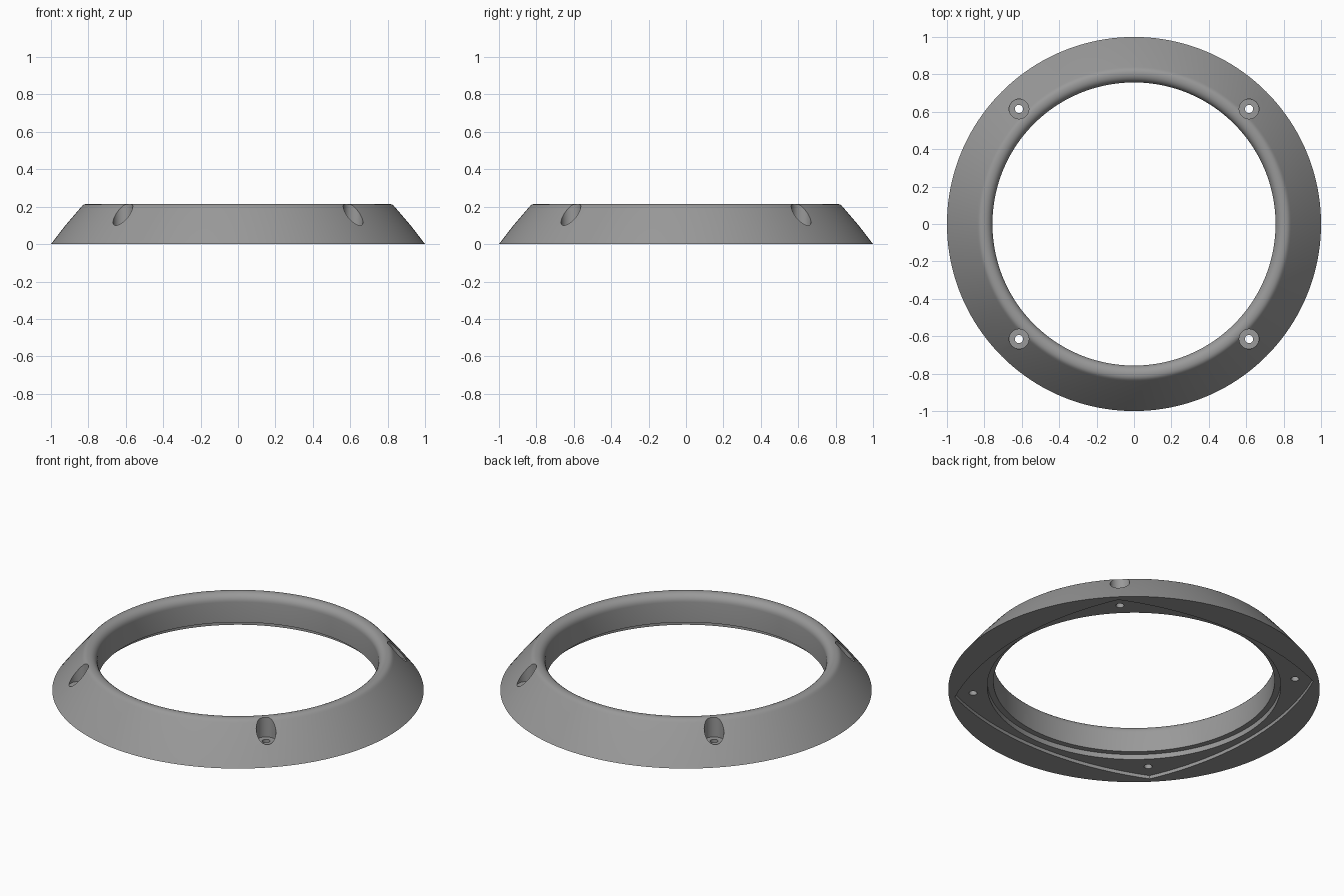
import bpy, bmesh, math

if "Cube" in bpy.data.objects:
    bpy.data.objects.remove(bpy.data.objects["Cube"])

SEG = 160
HOLE_R = 0.87          # distance of the screw holes from the centre


def finish(name, bm):
    bmesh.ops.recalc_face_normals(bm, faces=bm.faces[:])
    me = bpy.data.meshes.new(name)
    bm.to_mesh(me)
    bm.free()
    ob = bpy.data.objects.new(name, me)
    bpy.context.collection.objects.link(ob)
    return ob


def lathe(name, profile):
    """Closed ring made by turning a closed (radius, height) profile."""
    bm = bmesh.new()
    rings = [[bm.verts.new((r * math.cos(2 * math.pi * i / SEG),
                            r * math.sin(2 * math.pi * i / SEG), z))
              for i in range(SEG)] for r, z in profile]
    for a, b in zip(rings, rings[1:] + rings[:1]):
        for i in range(SEG):
            j = (i + 1) % SEG
            bm.faces.new((a[i], a[j], b[j], b[i]))
    return finish(name, bm)


def prism(name, outline, z0, z1):
    """Upright solid with the given (x, y) outline."""
    bm = bmesh.new()
    low = [bm.verts.new((x, y, z0)) for x, y in outline]
    high = [bm.verts.new((x, y, z1)) for x, y in outline]
    bm.faces.new(low)
    bm.faces.new(high)
    for i in range(len(low)):
        j = (i + 1) % len(low)
        bm.faces.new((low[i], low[j], high[j], high[i]))
    return finish(name, bm)


def circle(cx, cy, r, n=32):
    return [(cx + r * math.cos(2 * math.pi * i / n),
             cy + r * math.sin(2 * math.pi * i / n)) for i in range(n)]


def cut(target, cutter):
    mod = target.modifiers.new(cutter.name, 'BOOLEAN')
    mod.operation = 'DIFFERENCE'
    mod.solver = 'EXACT'
    mod.object = cutter
    bpy.context.view_layer.objects.active = target
    bpy.ops.object.modifier_apply(modifier=mod.name)
    bpy.data.objects.remove(cutter)


# Sloped ring: rounded inner lip on top, stepped seat at the bottom
lip = [(0.802 - 0.045 * math.sin(a), 0.170 + 0.045 * math.cos(a))
       for a in [math.radians(15 * k) for k in range(7)]]
profile = [(1.0, 0.0), (0.923, 0.1), (0.84, 0.197), (0.833, 0.205),
           (0.824, 0.2115), (0.813, 0.2145)] + lip + \
          [(0.757, 0.05), (0.79, 0.05), (0.79, 0.0)]
ring = lathe("mounting_ring", profile)

# Shallow square recess with bowed sides and corners on the diagonals
corner, middle = 0.968, 0.83
half = corner * math.sqrt(0.5)
bow = middle - half
R = (half * half + bow * bow) / (2 * bow)
sweep = math.asin(half / R)
outline = []
for side in range(4):
    base = side * math.pi / 2
    for k in range(24):
        a = -sweep + 2 * sweep * k / 24
        x, y = middle - R + R * math.cos(a), R * math.sin(a)
        outline.append((x * math.cos(base) - y * math.sin(base),
                        x * math.sin(base) + y * math.cos(base)))
cut(ring, prism("recess_cutter", outline, -0.1, 0.02))

# Four screw holes, each with a wide pocket for the screw head
for k in range(4):
    a = math.pi / 4 + k * math.pi / 2
    cx, cy = HOLE_R * math.cos(a), HOLE_R * math.sin(a)
    cut(ring, prism("pocket_cutter", circle(cx, cy, 0.053), 0.097, 0.4))
    cut(ring, prism("screw_cutter", circle(cx, cy, 0.022, 24), -0.1, 0.4))

# Single grey finish
grey = bpy.data.materials.new("mid_grey")
grey.diffuse_color = (0.32, 0.32, 0.32, 1)
grey.use_nodes = True
grey.node_tree.nodes["Principled BSDF"].inputs["Base Color"].default_value = grey.diffuse_color
ring.data.materials.clear()
ring.data.materials.append(grey)
for p in ring.data.polygons:
    p.material_index = 0

bpy.ops.object.select_all(action='DESELECT')
ring.select_set(True)
bpy.context.view_layer.objects.active = ring
bpy.ops.object.shade_smooth_by_angle(angle=math.radians(30))
